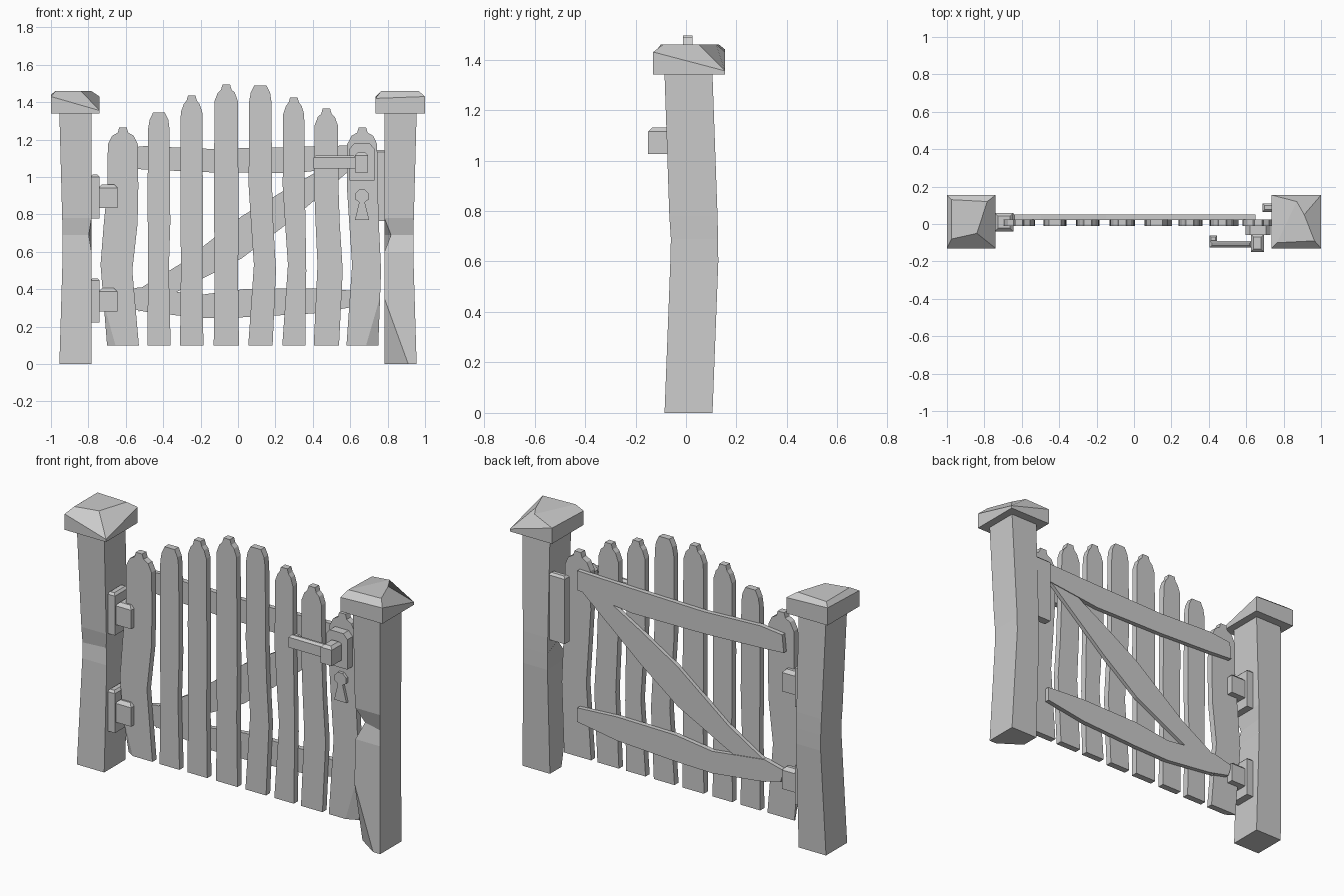
import bpy
import bmesh
from mathutils import Vector

cube = bpy.data.objects.get("Cube")
if cube:
    bpy.data.objects.remove(cube, do_unlink=True)

GREY = (0.6, 0.6, 0.6, 1)
grey = bpy.data.materials.new("plain grey")
grey.use_nodes = True
grey.diffuse_color = GREY
grey.node_tree.nodes["Principled BSDF"].inputs["Base Color"].default_value = GREY


def loft(name, rings, chips=()):
    """Skin equal-length rings of points, close both ends, then slice off chips."""
    bm = bmesh.new()
    loops = [[bm.verts.new(p) for p in ring] for ring in rings]
    count = len(loops[0])
    for low, high in zip(loops, loops[1:]):
        for i in range(count):
            j = (i + 1) % count
            bm.faces.new((low[i], low[j], high[j], high[i]))
    bm.faces.new(loops[0])
    bm.faces.new(loops[-1])
    bmesh.ops.recalc_face_normals(bm, faces=bm.faces)
    for a, b, c, keep in chips:
        a, b, c, keep = map(Vector, (a, b, c, keep))
        normal = (b - a).cross(c - a).normalized()
        if normal.dot(keep - a) > 0:
            normal.negate()
        cut = bmesh.ops.bisect_plane(bm, geom=bm.verts[:] + bm.edges[:] + bm.faces[:],
                                     plane_co=a, plane_no=normal, clear_outer=True)
        edges = [e for e in cut["geom_cut"] if isinstance(e, bmesh.types.BMEdge)]
        bmesh.ops.holes_fill(bm, edges=edges)
        bmesh.ops.recalc_face_normals(bm, faces=bm.faces)
    mesh = bpy.data.meshes.new(name)
    bm.to_mesh(mesh)
    bm.free()
    mesh.materials.append(grey)
    obj = bpy.data.objects.new(name, mesh)
    bpy.context.collection.objects.link(obj)
    return obj


def slab(name, outline, front, back, chips=(), inset=None):
    """Extrude an x-z outline from front to back along y."""
    rings = [[(x, y, z) for x, z in outline] for y in (front, back)]
    return loft(name, rings, chips)


def rect(x0, x1, y0, y1, z):
    return [(x0, y0, z), (x1, y0, z), (x1, y1, z), (x0, y1, z)]


def block(name, x0, x1, y0, y1, z0, z1, c=0.0):
    """Box whose top edges are chamfered by c."""
    rings = [rect(x0, x1, y0, y1, z0), rect(x0, x1, y0, y1, z1 - c)]
    if c:
        rings.append(rect(x0 + c, x1 - c, y0 + c, y1 - c, z1))
    return loft(name, rings)


# Posts: slightly bent timbers with a nick in the inner front corner
def post(name, side, nick, chips=()):
    rings = []
    for z, outer, y0, y1, dent in ((0, 0.955, -0.085, 0.105, 0), (0.6, 0.937, -0.062, 0.128, 0),
                                   (0.69, 0.937, -0.06, 0.127, nick),
                                   (0.78, 0.94, -0.066, 0.125, 0), (1.34, 0.955, -0.085, 0.105, 0)):
        rings.append([(side * (0.783 + dent), y0 + dent, z), (side * outer, y0, z),
                      (side * outer, y1, z), (side * 0.783, y1, z)])
    return loft(name, rings, chips)


post("right_post", -1, 0.015)
post("left_post", 1, 0.035, [((0.785, -0.075, 0.36), (0.91, -0.085, 0),
                              (0.785, 0.0, 0), (0.87, 0.05, 1))])


# Post caps: square slabs with a faceted, worn top
def cap(name, x0, x1, rim, top):
    base = rect(x0, x1, -0.13, 0.155, 1.34)
    upper = [(x, y, z) for (x, y, _), z in zip(base, rim)]
    loft(name, [base, upper, [(x, y, 1.46) for x, y in top]])


cap("right_post_cap", -1, -0.74, (1.43, 1.355, 1.43, 1.44),
    [(-0.975, -0.08), (-0.84, -0.05), (-0.785, 0.12), (-0.975, 0.13)])
cap("left_post_cap", 0.735, 1, (1.42, 1.43, 1.355, 1.43),
    [(0.765, -0.1), (0.965, -0.09), (0.91, 0.05), (0.87, 0.12)])

# Pickets: left x, right x, top z, left bend, right bend, small knob on top
PICKETS = [
    (-0.70, -0.53, 1.265, -0.035, -0.035, True),
    (-0.485, -0.36, 1.345, 0.005, -0.01, False),
    (-0.31, -0.185, 1.435, 0.005, -0.005, True),
    (-0.13, 0.005, 1.495, 0.005, -0.005, True),
    (0.055, 0.185, 1.49, 0.03, 0.018, False),
    (0.237, 0.36, 1.425, 0.03, 0.005, True),
    (0.405, 0.54, 1.365, 0.02, 0.02, True),
    (0.58, 0.75, 1.265, 0.03, 0.015, True),
]
CHIPS = {
    1: [((-0.72, -0.012, 0.33), (-0.655, -0.012, 0.1), (-0.705, 0.02, 0.1), (-0.6, 0, 1))],
    8: [((0.757, -0.012, 0.35), (0.685, -0.012, 0.1), (0.757, 0.02, 0.1), (0.65, 0, 1))],
}

for n, (x0, x1, top, bend0, bend1, knob) in enumerate(PICKETS, 1):
    mid, half = (x0 + x1) / 2, (x1 - x0) / 2
    shoulder = top - 0.09
    left = [(x0, 0.1), (x0 + bend0, 0.53), (x0 + bend0 * 0.5, 0.75), (x0 + 0.002, 0.95),
            (x0 + 0.004, shoulder)]
    right = [(x1, 0.1), (x1 + bend1, 0.5), (x1 + bend1 * 0.2, 0.75), (x1 - 0.003, 0.95),
             (x1 - 0.006, shoulder)]
    if knob:
        tip = [(half * 0.68, top - 0.045), (0.028, top - 0.028), (0.02, top)]
    else:
        tip = [(half * 0.8, top - 0.04), (half * 0.5, top)]
    left += [(mid - w, z) for w, z in tip]
    right += [(mid + w, z) for w, z in tip]
    slab(f"picket_{n}", left + right[::-1], -0.012, 0.025, CHIPS.get(n, ()))


# Rails and diagonal brace on the back
def board(name, top, bottom, back):
    slab(name, top + bottom[::-1], 0.022, back)


board("top_rail",
      [(-0.64, 1.15), (-0.5, 1.165), (-0.15, 1.15), (0.3, 1.16), (0.65, 1.17)],
      [(-0.65, 1.05), (-0.5, 1.04), (-0.15, 1.025), (0.3, 1.02), (0.65, 1.06)], 0.05)
board("bottom_rail",
      [(-0.65, 0.38), (-0.53, 0.41), (-0.2, 0.37), (0.03, 0.4), (0.4, 0.405), (0.65, 0.39)],
      [(-0.63, 0.31), (-0.5, 0.28), (-0.2, 0.245), (0.03, 0.25), (0.4, 0.27), (0.65, 0.31)], 0.05)
board("diagonal_brace",
      [(-0.58, 0.37), (-0.3, 0.54), (0.02, 0.79), (0.25, 0.93), (0.6, 1.13)],
      [(-0.53, 0.28), (-0.3, 0.4), (0.02, 0.565), (0.25, 0.74), (0.65, 1.08)], 0.046)

# Hinges: a wall plate and a block wrapping the first picket
for label, z in (("lower", 0.34), ("upper", 0.895)):
    block(f"{label}_hinge_plate", -0.79, -0.74, -0.05, 0.075, z - 0.118, z + 0.118, 0.012)
    block(f"{label}_hinge_block", -0.745, -0.645, -0.04, 0.06, z - 0.06, z + 0.065, 0.018)

# Latch with side handle
slab("latch_plate", [(0.595, 0.98), (0.73, 0.98), (0.73, 1.15), (0.705, 1.178),
                     (0.62, 1.178), (0.595, 1.15)], -0.06, -0.01)
block("latch_box", 0.625, 0.695, -0.15, -0.055, 1.025, 1.13, 0.015)
block("latch_handle", 0.405, 0.63, -0.125, -0.09, 1.045, 1.115, 0.012)
block("handle_return", 0.405, 0.445, -0.095, -0.062, 1.05, 1.105, 0.008)

# Keyhole-shaped escutcheon
slab("keyhole", [(0.625, 0.77), (0.702, 0.77), (0.678, 0.865), (0.7, 0.88), (0.7, 0.91),
                 (0.678, 0.932), (0.648, 0.932), (0.626, 0.91), (0.626, 0.88), (0.648, 0.865)],
     -0.028, -0.01)

# Stop strip fixed to the back of the latch post
block("gate_stop", 0.687, 0.79, 0.065, 0.11, 0.765, 1.145, 0.012)
